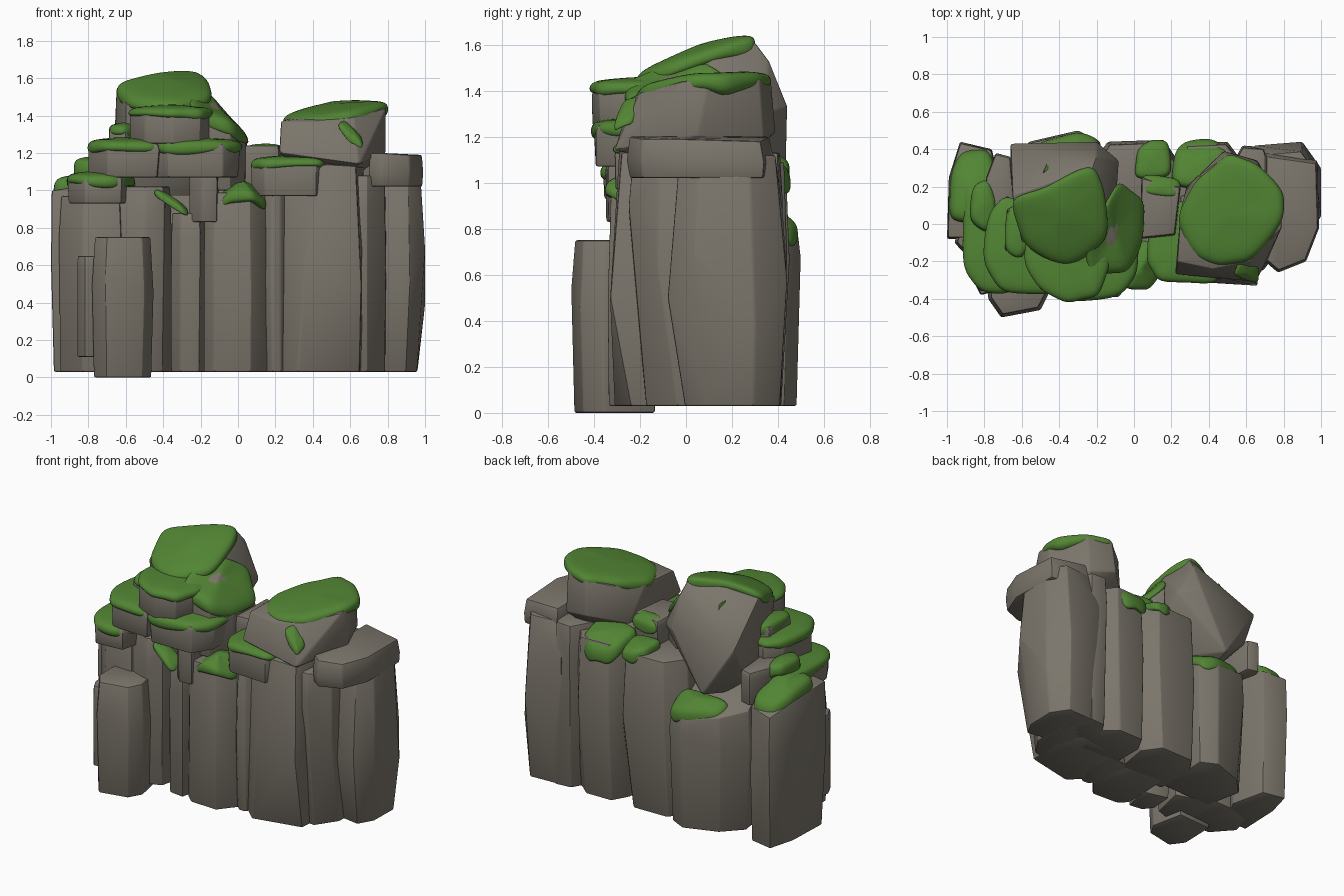
import bpy, bmesh, math, random
from mathutils import Vector

rng = random.Random(7)
old = bpy.data.objects.get("Cube")
if old:
    bpy.data.objects.remove(old, do_unlink=True)


def material(name, color):
    m = bpy.data.materials.new(name)
    m.use_nodes = True
    m.diffuse_color = color
    bsdf = next(n for n in m.node_tree.nodes if n.type == 'BSDF_PRINCIPLED')
    bsdf.inputs["Base Color"].default_value = color
    bsdf.inputs["Roughness"].default_value = .9
    return m


STONE = material("warm_grey_stone", (.2, .18, .148, 1))
MOSS = material("green_moss", (.085, .235, .034, 1))


def finish(name, bm, mat, angle):
    bmesh.ops.recalc_face_normals(bm, faces=bm.faces[:])
    me = bpy.data.meshes.new(name)
    bm.to_mesh(me)
    bm.free()
    me.materials.append(mat)
    ob = bpy.data.objects.new(name, me)
    bpy.context.collection.objects.link(ob)
    bpy.ops.object.select_all(action='DESELECT')
    ob.select_set(True)
    bpy.context.view_layer.objects.active = ob
    bpy.ops.object.shade_smooth_by_angle(angle=math.radians(angle))
    return ob


def hull(name, pts, edge=.01):
    """Faceted stone: convex hull with softly worn edges."""
    bm = bmesh.new()
    for p in pts:
        bm.verts.new(p)
    bmesh.ops.convex_hull(bm, input=bm.verts[:])
    bmesh.ops.delete(bm, geom=[v for v in bm.verts if not v.link_faces], context='VERTS')
    bmesh.ops.dissolve_limit(bm, angle_limit=math.radians(1), verts=bm.verts[:], edges=bm.edges[:])
    worn = [e for e in bm.edges if len(e.link_faces) == 2 and e.calc_face_angle(0) > .4]
    bmesh.ops.bevel(bm, geom=worn, offset=edge, offset_type='OFFSET', segments=2,
                    profile=.5, affect='EDGES', clamp_overlap=True)
    bmesh.ops.remove_doubles(bm, verts=bm.verts[:], dist=.0005)
    return finish(name, bm, STONE, 24)


def points(outline, top):
    return [Vector((p[0], p[1], p[2] if len(p) > 2 else top)) for p in outline]


def middle(pts):
    return sum(pts, Vector()) / len(pts)


def rock(name, outline, z0, top, foot=.98, crown=.96, shoulder=.85, rough=.02, lean=(0, 0)):
    """Upright stone from a plan outline; the foot can be narrowed and shifted."""
    pts = points(outline, top)
    c = middle(pts)
    cloud = []
    for p in pts:
        belly = shoulder + rng.uniform(-6, 2) * rough
        for f, s, k in ((0, foot + rng.uniform(-2, 1) * rough, 1), (belly, 1, 0), (1, crown, 0)):
            cloud.append((c.x + (p.x - c.x) * s + lean[0] * k, c.y + (p.y - c.y) * s + lean[1] * k,
                          z0 + (p.z - z0) * f))
    return hull(name, cloud)


def column(name, outline, top, foot=.93, crown=.92, shoulder=.8, lean=(0, 0)):
    return rock(name, outline, .03, top, foot, crown, shoulder, .06, lean)


def moss(name, outline, top=0, thick=.065, lift=.01, grow=1.06):
    """Soft drooping cushion laid over an outline."""
    pts = points(outline, top)
    c = middle(pts)
    loop = []
    for a, b in zip(pts, pts[1:] + pts[:1]):
        loop += [a, a.lerp(b, .5)]
    bm = bmesh.new()
    droop = [rng.uniform(.5, 1.4) for _ in loop]
    wob = [rng.uniform(-.06, .05) for _ in loop]
    rings = []
    for s, h in ((.8, -.8), (grow, -.75), (grow + .01, -.05), (.92, .3), (.45, .35)):
        ring = []
        for p, d, w in zip(loop, droop, wob):
            q = c.lerp(p, s + w)
            q.z += thick * h * (d if h < 0 else 1) + (lift * (1 - s) if h > 0 else 0)
            ring.append(bm.verts.new(q))
        rings.append(ring)
    n = len(loop)
    for r, t in zip(rings, rings[1:]):
        for i in range(n):
            j = (i + 1) % n
            bm.faces.new((r[i], r[j], t[j], t[i]))
    for ring, h in ((rings[0], -thick * .8), (rings[-1], thick * .4 + lift)):
        hub = bm.verts.new(c + Vector((0, 0, h)))
        for i in range(n):
            bm.faces.new((ring[i], ring[(i + 1) % n], hub))
    ob = finish(name, bm, MOSS, 180)
    sub = ob.modifiers.new("soften", 'SUBSURF')
    sub.levels = sub.render_levels = 2
    return ob


def mossy(name, outline, z0, top, thick=.065, **kw):
    rock(name, outline, z0, top, **kw)
    moss(name + "_moss", outline, top, thick)


# Front row of columns
column("left_column", [(-1, -.08, 1), (-.99, .25, .98), (-.93, .44, .92), (-.76, .4, .94),
                       (-.7, .15, 1.03), (-.8, -.08, 1.03)], 1, foot=.98, crown=.97)
moss("left_column_moss", [(-.99, .02, 1.04), (-.98, .25, 1), (-.92, .39, .95), (-.77, .39, .96),
                          (-.71, .15, 1.05), (-.82, 0, 1.06)], thick=.11, lift=.03, grow=1.05)
column("left_front_column", [(-.96, -.1), (-.83, -.24), (-.62, -.25), (-.6, .1), (-.9, .1)], .97, foot=1)
column("left_inner_column", [(-.66, -.22), (-.5, -.28), (-.39, -.25), (-.35, 0), (-.62, .1)], 1.02, foot=.98)
column("short_column", [(-.36, -.22), (-.31, -.29), (-.2, -.31), (-.16, -.1), (-.35, -.05)], .88, foot=.97)
column("centre_column", [(-.18, -.27), (-.13, -.33), (.07, -.34), (.17, -.2), (.15, .1), (-.18, .1)], .99, foot=.97)
column("narrow_column", [(.12, -.2), (.18, -.27), (.23, -.25), (.32, -.1), (.32, .1), (.12, .1)], 1.05, foot=1)
hull("wide_column", [(.47, -.29, 1.14), (.63, -.28, 1.13), (.36, -.31, .62), (.66, -.33, .5), (.32, -.31, .03),
                     (.65, -.24, .03), (.22, -.18, 1.08), (.2, -.2, .03), (.67, 0, .03), (.67, 0, 1.15),
                     (.25, .15, 1.1), (.25, .15, .03), (.6, .2, 1.15), (.6, .2, .03)])
column("side_column", [(.6, -.24), (.69, -.25), (.79, -.12), (.8, .2), (.6, .2)], 1.08, foot=.98, lean=(0, .08))
column("right_column", [(.72, -.06), (.92, -.08), (1, .04), (1, .3), (.9, .44), (.64, .42)],
       1.12, foot=.82, crown=.8, shoulder=.68, lean=(-.01, .02))

# Back row of columns
column("back_left_column", [(-.68, .28, .84), (-.56, .44, .82), (-.3, .5, .77), (-.18, .44, .77),
                            (-.18, 0, .98), (-.62, 0, .98)], .9, foot=.9, crown=.95)
column("back_centre_column", [(-.24, .3), (-.14, .44), (.16, .45), (.26, .3), (.2, 0), (-.2, 0)], 1.08, lean=(-.03, 0))
column("back_right_column", [(.2, .3), (.28, .43), (.5, .44), (.59, .32), (.55, .05), (.2, .05)], 1.09, lean=(-.02, 0))
column("back_end_column", [(.5, .28), (.58, .42), (.7, .41), (.76, .2), (.5, .1)], 1.13)

# Loose stones at the front left
rock("front_boulder", [(-.78, -.4), (-.71, -.5), (-.5, -.46), (-.45, -.36), (-.5, -.12), (-.78, -.13)],
     0, .75, foot=.92, crown=.9, shoulder=.7)
rock("small_boulder", [(-.86, -.3), (-.82, -.38), (-.74, -.36), (-.74, -.18), (-.84, -.16)], .11, .65)

# Stacked ledges on the left
mossy("left_ledge", [(-.91, -.22), (-.82, -.36), (-.62, -.35), (-.55, 0), (-.8, .2), (-.91, .2)], .93, 1.07)
rock("left_back_stone", [(-.82, .02), (-.76, -.03), (-.64, .12), (-.66, .36), (-.74, .38), (-.79, .25)], .93, 1.15)
moss("left_back_stone_moss", [(-.88, .02), (-.78, -.05), (-.73, .1), (-.78, .24), (-.86, .2)], 1.14, thick=.08)
mossy("middle_ledge", [(-.8, -.2), (-.7, -.35), (-.42, -.37), (-.4, 0), (-.68, .15), (-.77, .05)], 1.07, 1.25)
mossy("front_ledge", [(-.46, -.28), (-.38, -.4), (-.08, -.39), (.01, -.26), (.02, 0), (-.45, 0)], 1.07, 1.25)
mossy("step_stone", [(-.69, -.14), (-.6, -.18), (-.5, 0), (-.58, .12), (-.68, .08)], 1.15, 1.33)
mossy("upper_ledge", [(-.58, -.2), (-.5, -.35), (-.35, -.41), (-.2, -.38), (-.13, -.2), (-.2, .08), (-.52, .08)],
      1.25, 1.425)
rock("hanging_stone", [(-.26, -.28), (-.2, -.35), (-.11, -.34), (-.1, -.1), (-.26, -.1)], .83, 1.1)

# Main summit and its shoulder
hull("summit_rock", [(-.6, -.1, 1.46), (-.2, -.12, 1.46), (-.65, .15, 1.55), (-.45, .22, 1.6), (-.22, .3, 1.61),
                     (-.16, .1, 1.55), (-.2, .36, 1.53), (-.66, .43, 1.3), (-.2, .44, 1.33), (-.08, .34, 1.3),
                     (-.66, .33, 1.13), (-.42, .43, .94), (-.45, .2, .88), (-.2, .1, .95), (-.6, 0, 1), (-.1, .05, 1.1)])
moss("summit_moss", [(-.65, .13, 1.56), (-.46, .2, 1.615), (-.22, .32, 1.63), (-.15, .18, 1.59),
                     (-.14, -.08, 1.5), (-.35, -.24, 1.45), (-.6, -.12, 1.48)], thick=.08, lift=.025, grow=1.03)
moss("summit_speck_moss", [(-.49, .27, 1.545), (-.45, .3, 1.505), (-.465, .35, 1.44), (-.475, .3, 1.5)], thick=.02)
mossy("shoulder_rock", [(-.24, -.27, 1.43), (-.04, -.25, 1.36), (.04, -.1, 1.29), (.05, .12, 1.28),
                        (-.08, .22, 1.42), (-.16, .1, 1.52), (-.26, -.1, 1.5)], 1, 1.4, .08)

# Saddle between the two peaks
mossy("saddle_ledge", [(.07, -.2), (.14, -.3), (.42, -.31), (.47, -.2), (.45, .1), (.1, .1)], .97, 1.155)
rock("saddle_stone", [(.03, -.08), (.22, -.06), (.25, .2), (.04, .25)], 1, 1.24)
moss("saddle_stone_moss", [(.04, .16, 1.23), (.24, .14, 1.23), (.25, .24, 1.2), (.05, .27, 1.2)])

# Right peak
hull("right_peak", [(.23, -.2, 1.37), (.25, .08, 1.38), (.36, .27, 1.41), (.5, .37, 1.45), (.66, .32, 1.45),
                    (.79, .1, 1.45), (.79, -.02, 1.44), (.62, -.2, 1.39), (.42, -.24, 1.37),
                    (.22, -.27, 1.2), (.65, -.31, 1.14), (.71, -.2, 1.17), (.79, .05, 1.2), (.66, .34, 1.18),
                    (.48, .39, 1.22), (.28, .2, 1.15), (.6, .2, 1.05), (.35, -.1, 1.1)])
moss("right_peak_moss", [(.23, .04, 1.385), (.33, -.18, 1.38), (.46, -.22, 1.385), (.62, -.2, 1.41), (.78, .02, 1.455),
                         (.79, .17, 1.46), (.64, .31, 1.465), (.5, .37, 1.46), (.34, .23, 1.42)], thick=.08, grow=1.04)
rock("right_slab", [(.7, -.2, 1.2), (.77, -.26, 1.2), (.92, -.2, 1.19), (.99, -.02, 1.19), (.98, .34, 1.18), (.7, .38, 1.2)],
     1.02, 1.2, crown=.95, shoulder=.5)

# Moss clinging to lower tops and faces
moss("centre_column_moss", [(-.1, -.31, .95), (-.02, -.35, .99), (.08, -.35, .98), (.15, -.26, .93),
                            (.14, -.1, .99), (-.08, -.1, .99)], lift=.06)
moss("short_column_moss", [(-.45, -.28, 1), (-.3, -.32, .9), (-.27, -.3, .88), (-.27, -.2, .9), (-.42, -.2, 1)], thick=.04)
moss("peak_drip_moss", [(.54, -.27, 1.35), (.6, -.3, 1.29), (.66, -.31, 1.25), (.66, -.23, 1.28), (.57, -.2, 1.37)],
     thick=.04, grow=1.12)
moss("back_left_moss", [(-.54, .3, .87), (-.53, .43, .83), (-.3, .49, .8), (-.19, .45, .79), (-.18, .28, .87)],
     thick=.08, lift=.03)
moss("back_centre_moss", [(0, .24, 1.12), (.02, .4, 1.1), (.1, .45, 1.08), (.18, .44, 1.07), (.2, .25, 1.12)], thick=.07)
moss("back_right_moss", [(.22, .38, 1.08), (.28, .44, 1.03), (.42, .45, 1.03), (.5, .4, 1.08), (.5, .2, 1.13), (.2, .2, 1.13)],
     thick=.1, lift=.02)
